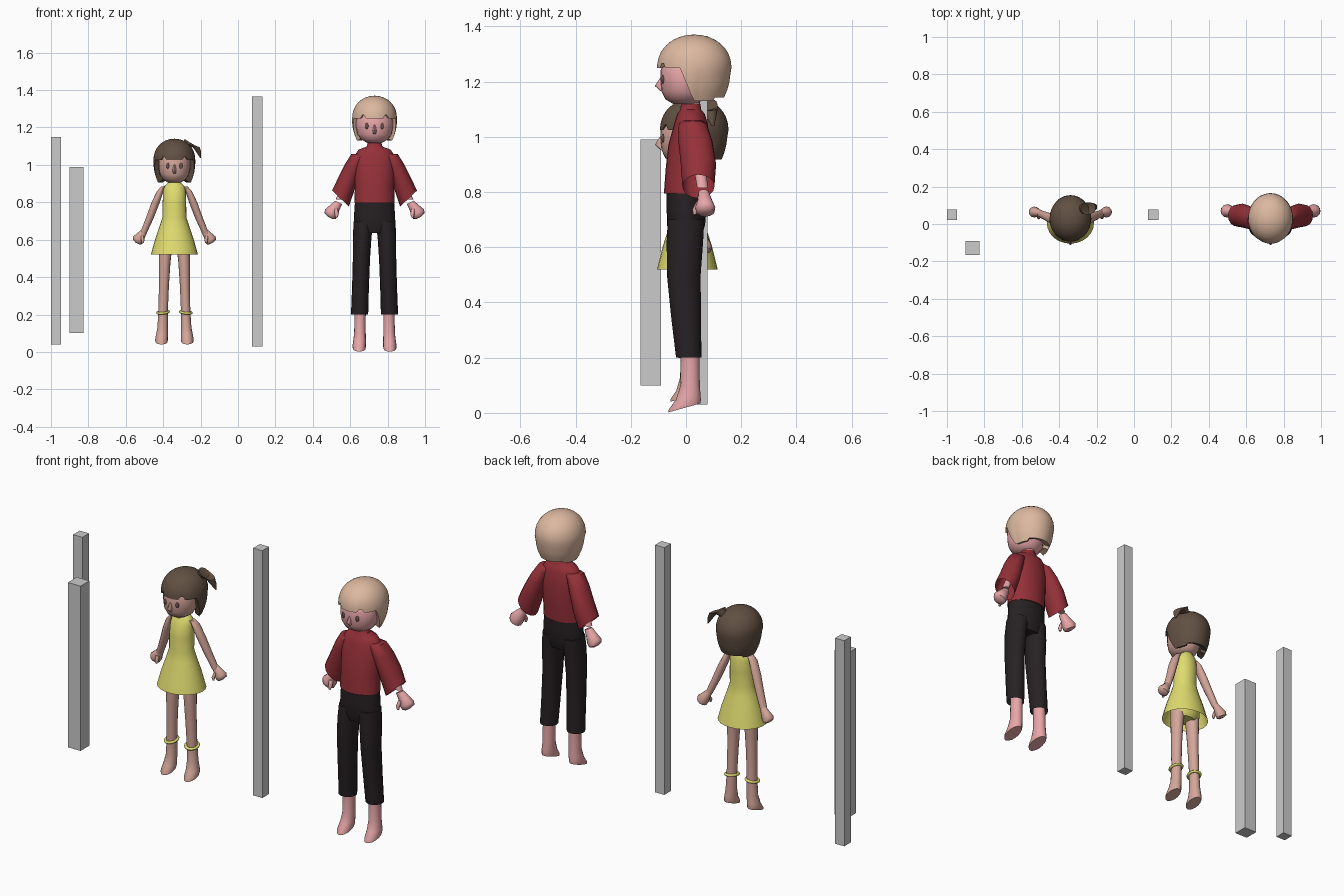
import bpy, math
from math import sin, cos, pi, radians


def mat(name, r, g, b):
    m = bpy.data.materials.new(name)
    m.diffuse_color = (r, g, b, 1)
    return m


RED = mat("red cloth", .30, .03, .04)
BLACK = mat("dark cloth", .02, .015, .017)
YELLOW = mat("yellow cloth", .74, .71, .16)
SKIN_A = mat("pink skin", .80, .38, .39)
SKIN_B = mat("tan skin", .66, .38, .32)
BLOND = mat("blond hair", .72, .48, .35)
BROWN = mat("brown hair", .12, .08, .055)
EYE = mat("eye", .16, .08, .08)


def make(name, verts, faces, m, angle=50):
    me = bpy.data.meshes.new(name)
    me.from_pydata(verts, [], faces)
    me.update()
    ob = bpy.data.objects.new(name, me)
    bpy.context.collection.objects.link(ob)
    if m:
        me.materials.append(m)
    bpy.ops.object.select_all(action='DESELECT')
    ob.select_set(True)
    bpy.context.view_layer.objects.active = ob
    bpy.ops.object.shade_smooth_by_angle(angle=radians(angle))
    return ob


def loft(name, cx, rings, m, s=1, n=16, bottom=True, top=True):
    """Rings run top to bottom: dx, y, z, rx, ry, slope along x, slope along y."""
    V, F = [], []
    for ring in rings:
        dx, y, z, rx, ry, tx, ty = (list(ring) + [0, 0])[:7]
        for i in range(n):
            a = 2 * pi * i / n
            px, py = rx * cos(a), ry * sin(a)
            V.append((cx + s * (dx + px), y + py, z + tx * px + ty * py))
    for j in range(len(rings) - 1):
        for i in range(n):
            k = (i + 1) % n
            q = [j * n + i, (j + 1) * n + i, (j + 1) * n + k, j * n + k]
            F.append(q if s > 0 else q[::-1])
    if top:
        q = list(range(n))
        F.append(q if s > 0 else q[::-1])
    if bottom:
        q = list(range((len(rings) - 1) * n, len(rings) * n))[::-1]
        F.append(q if s > 0 else q[::-1])
    return make(name, V, F, m)


def pair(name, cx, rings, m, **kw):
    for s, side in ((-1, "left"), (1, "right")):
        loft(f"{side}_{name}", cx, rings, m, s, **kw)


def ball(name, loc, size, m):
    bpy.ops.mesh.primitive_uv_sphere_add(segments=14, ring_count=8, location=loc)
    ob = bpy.context.object
    ob.name, ob.scale = name, size
    ob.data.materials.append(m)
    bpy.ops.object.shade_smooth_by_angle(angle=radians(60))


def head(who, cx, chin, w, skin):
    # face, nose and eyes; heights are measured from the chin
    loft(who + "_head", cx, [
        (0, .01, chin + .19, .5 * w, .05), (0, 0, chin + .16, .85 * w, .078),
        (0, -.005, chin + .12, w, .088), (0, -.005, chin + .08, w, .087),
        (0, -.005, chin + .045, .93 * w, .083), (0, -.005, chin + .018, .74 * w, .07),
        (0, -.003, chin, .4 * w, .042)], skin, n=24)
    loft(who + "_nose", cx, [(0, -.085, chin + .10, .004, .006),
         (0, -.096, chin + .066, .010, .017), (0, -.085, chin + .048, .008, .008)], skin, n=8)
    for s in (-1, 1):
        x = .42 * w
        ball(who + "_eye", (cx + s * x, -.005 - .086 * cos(math.asin(.42)), chin + .09),
             (.010, .006, .016), EYE)


def hair(who, cx, top, fringe, bottom, rx, ry, cy, m):
    # cap with a straight fringe in front and a longer lobe round the sides and back
    n, rows = 64, 12
    mid = fringe - .005
    V, F = [(cx, cy, top)], []
    for j in range(1, rows + 2):
        for i in range(n):
            a = 2 * pi * i / n
            d = math.degrees(min(a, 2 * pi - a))
            u = min(1, max(0, (d - 68) / 20))
            zb = fringe + (bottom - fringe) * u
            if i in (5, 6, n - 5, n - 6):
                zb += .018
            if d > 130:
                zb += .012
            t = min(j, rows) / rows
            z = top - (top - zb) * (1 - cos(t * pi / 2)) ** .95
            if z > mid:
                f = (1 - ((z - mid) / (top - mid)) ** 2.3) ** .5
            else:
                k = (mid - z) / (mid - bottom)
                f = (.97 if d > 90 else 1) - .22 * k ** 2.2
            if j > rows:
                f *= .7
                z += .012
            V.append((cx + rx * f * sin(a), cy - ry * f * cos(a), z))
    for i in range(n):
        k = (i + 1) % n
        F.append((0, 1 + i, 1 + k))
        for j in range(rows):
            b = 1 + j * n
            F.append((b + i, b + n + i, b + n + k, b + k))
    make(who + "_hair", V, F, m, 45)


def hands(who, cx, dx, y, z, k, skin):
    # closed fist with a short thumb
    pair(who + "_hand", cx, [
        (dx - .038 * k, y - .004, z + .055 * k, .018 * k, .019 * k, .5),
        (dx - .015 * k, y, z + .025 * k, .026 * k, .027 * k, .5),
        (dx + .002 * k, y + .002, z, .034 * k, .036 * k, .5),
        (dx + .008 * k, y + .002, z - .018 * k, .030 * k, .033 * k, .5),
        (dx + .008 * k, y, z - .028 * k, .014 * k, .018 * k, .5)], skin, n=12)
    pair(who + "_thumb", cx, [
        (dx - .022 * k, y - .018 * k, z + .02 * k, .011 * k, .013 * k),
        (dx - .027 * k, y - .034 * k, z - .008 * k, .011 * k, .011 * k),
        (dx - .025 * k, y - .036 * k, z - .026 * k, .006 * k, .006 * k)], skin, n=8)


# three square posts
for x0, x1, y0, y1, z0, z1 in ((-1, -.945, .022, .078, .04, 1.15),
                               (-.90, -.825, -.165, -.09, .10, .99),
                               (.075, .13, .022, .078, .03, 1.365)):
    bpy.ops.mesh.primitive_cube_add(size=1, location=((x0 + x1) / 2, (y0 + y1) / 2, (z0 + z1) / 2))
    bpy.context.object.scale = (x1 - x0, y1 - y0, z1 - z0)
    bpy.context.object.name = "post"

# tall figure: head, hair and neck
B = .73
head("tall", B, 1.118, .098, SKIN_A)
hair("tall", B, 1.37, 1.248, 1.13, .12, .135, .03, BLOND)
loft("tall_neck", B, [(0, .018, 1.15, .032, .032), (0, .018, 1.08, .036, .034)], SKIN_A)

# loose shirt with bell sleeves
loft("shirt", B, [(0, .017, 1.118, .037, .035), (0, .017, 1.098, .042, .038),
     (0, .018, 1.082, .085, .05), (0, .018, 1.05, .107, .06), (0, .012, .97, .108, .076),
     (0, .006, .88, .105, .080), (0, 0, .795, .108, .080)], RED, n=24, top=False)
pair("sleeve", B, [(.055, .02, 1.06, .03, .04), (.088, .025, 1.04, .036, .052, .5),
     (.118, .035, .98, .040, .062, .6), (.150, .045, .90, .043, .064, .8),
     (.182, .045, .82, .045, .058, .95)], RED, bottom=False)
pair("tall_arm", B, [(.12, .04, .95, .022, .022), (.19, .06, .815, .018, .02)], SKIN_A, n=12)
hands("tall", B, .229, .068, .745, 1, SKIN_A)

# trousers
loft("trouser_hips", B, [(0, .002, .80, .105, .072), (0, .002, .74, .109, .072),
     (0, 0, .68, .112, .069), (0, 0, .635, .105, .055)], BLACK, n=24)
pair("trouser_leg", B, [(.055, 0, .70, .056, .066), (.066, -.004, .62, .050, .066),
     (.070, -.008, .50, .046, .061), (.075, 0, .35, .045, .054),
     (.080, .010, .20, .046, .046)], BLACK, bottom=False)

# bare lower legs and pointed feet
pair("tall_foot", B, [(.076, .014, .32, .03, .034), (.077, .015, .19, .030, .034),
     (.078, .015, .10, .031, .035), (.080, .008, .06, .034, .044, 0, .25),
     (.082, -.004, .030, .036, .058, 0, .3), (.082, -.006, .018, .034, .058, 0, .28)], SKIN_A)

# small figure: head, hair, neck and side ponytail
G = -.34
head("small", G, .905, .084, SKIN_B)
hair("small", G, 1.14, 1.025, .905, .112, .124, .03, BROWN)
loft("small_neck", G, [(0, .015, .935, .027, .027), (0, .015, .87, .028, .028)], SKIN_B)
tail = [(.055, .08, 1.095, .016, .020), (.085, .082, 1.118, .030, .032, -.7),
        (.108, .085, 1.105, .027, .030, -.4), (.126, .09, 1.075, .017, .02, -.3),
        (.140, .098, 1.038, .003, .004)]
loft("ponytail", G, tail, BROWN, n=12)

# dress with flared open skirt
loft("dress", G, [(0, .015, .908, .030, .030), (0, .014, .885, .056, .040),
     (0, .01, .86, .060, .050), (0, .006, .80, .063, .058), (0, .005, .72, .064, .056),
     (0, .005, .67, .080, .068), (0, .005, .60, .104, .090),
     (0, .005, .52, .126, .110)], YELLOW, n=24, bottom=False)

# slim arms and hands
pair("small_arm", G, [(.055, .015, .885, .016, .018), (.074, .018, .865, .021, .025, -.4),
     (.100, .028, .80, .022, .026), (.130, .042, .72, .021, .023),
     (.168, .058, .63, .018, .018)], SKIN_B, n=12)
hands("small", G, .191, .062, .603, .82, SKIN_B)

# legs, pointed feet and ankle rings
loft("shorts", G, [(0, .005, .62, .08, .06), (0, .005, .55, .085, .062),
     (0, .005, .52, .06, .045)], YELLOW, n=20)
pair("small_leg", G, [(.048, .005, .56, .036, .040), (.052, .003, .48, .031, .036),
     (.056, .004, .36, .027, .031), (.060, .008, .22, .025, .028),
     (.063, .009, .13, .028, .030), (.067, .003, .09, .032, .038, 0, .25),
     (.069, -.006, .065, .034, .050, 0, .3), (.069, -.008, .054, .032, .049, 0, .28)], SKIN_B)
for s in (-1, 1):
    bpy.ops.mesh.primitive_torus_add(major_segments=20, minor_segments=8, major_radius=.030,
                                     minor_radius=.007, location=(G + s * .061, .006, .212),
                                     rotation=(.15, s * .1, 0))
    bpy.context.object.name = "ankle_ring"
    bpy.context.object.scale.y = 1.15
    bpy.context.object.data.materials.append(YELLOW)
    bpy.ops.object.shade_smooth_by_angle(angle=radians(60))
